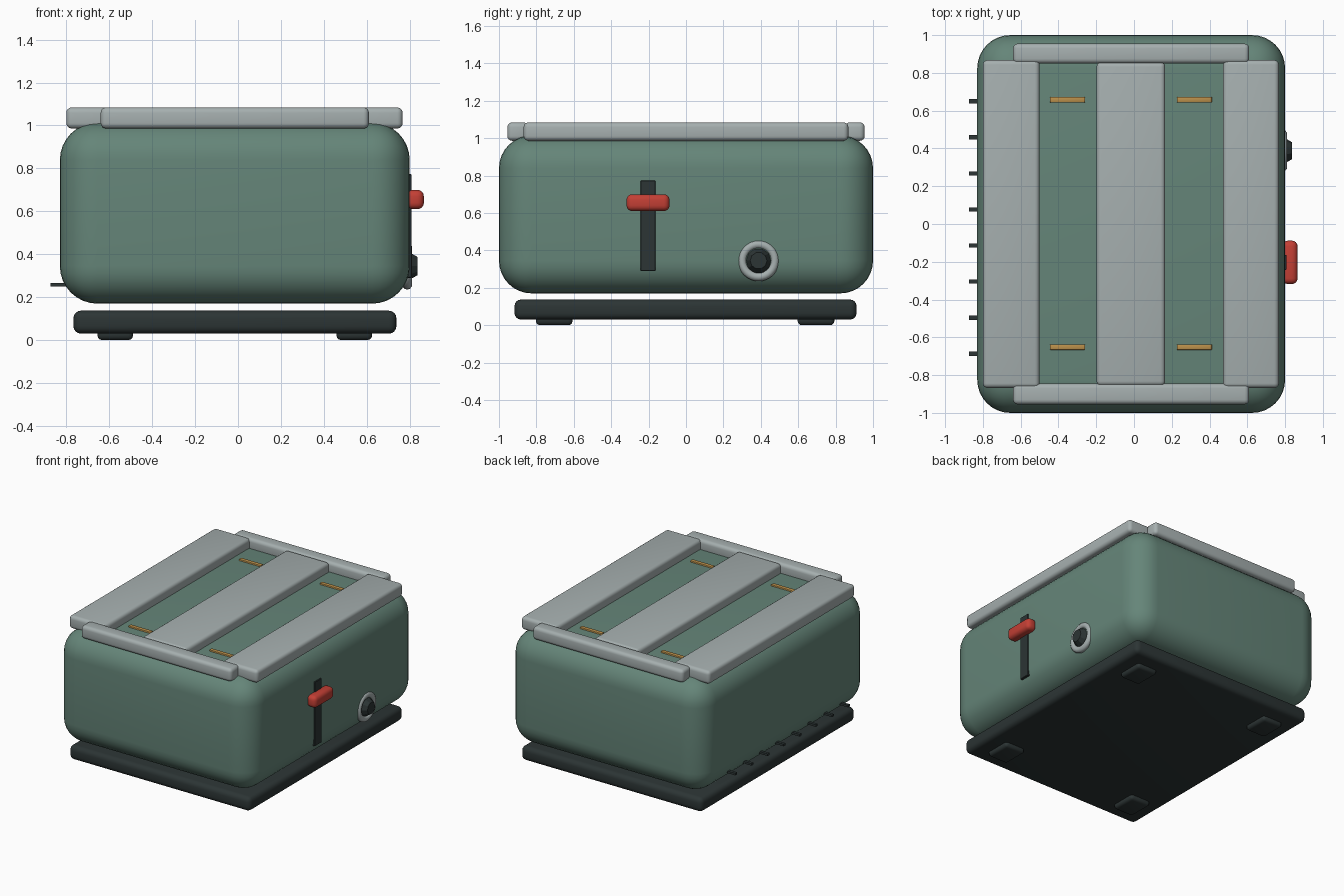
import bpy, math

if "Cube" in bpy.data.objects:
    bpy.data.objects.remove(bpy.data.objects["Cube"])


def material(name, rgb):
    m = bpy.data.materials.new(name)
    m.diffuse_color = (*rgb, 1)
    m.use_nodes = True
    m.node_tree.nodes["Principled BSDF"].inputs["Base Color"].default_value = m.diffuse_color
    return m


GREEN = material("enamel_green", (0.13, 0.235, 0.19))
STEEL = material("steel", (0.38, 0.43, 0.43))
DARK = material("dark_plastic", (0.025, 0.035, 0.035))
RED = material("red", (0.55, 0.05, 0.035))
BRASS = material("brass", (0.5, 0.28, 0.07))


def finish(name, mat):
    ob = bpy.context.object
    ob.name = name
    ob.data.materials.append(mat)
    return ob


def box(name, x, y, z, mat, bevel=0.0, segments=4):
    """Rounded box from (min, max) ranges."""
    r = (x, y, z)
    bpy.ops.mesh.primitive_cube_add(size=1, location=[(a + b) / 2 for a, b in r])
    ob = finish(name, mat)
    ob.scale = [b - a for a, b in r]
    bpy.ops.object.transform_apply(location=False, rotation=False, scale=True)
    if bevel:
        m = ob.modifiers.new("round", 'BEVEL')
        m.width, m.segments = bevel, segments
        bpy.ops.object.modifier_apply(modifier=m.name)
        bpy.ops.object.shade_smooth_by_angle(angle=math.radians(35))
    return ob


# Body, base and feet
box("body", (-0.83, 0.80), (-1, 1), (0.17, 1.014), GREEN, 0.175, 8)
box("base", (-0.767, 0.738), (-0.917, 0.912), (0.03, 0.137), DARK, 0.035)
for i, x in enumerate((-0.572, 0.542)):
    for j, y in enumerate((-0.705, 0.695)):
        box(f"foot_{i}_{j}", (x - 0.083, x + 0.083), (y - 0.098, y + 0.098),
            (0, 0.06), DARK, 0.022, 3)

# Top trim around the two bread slots
TOP = (0.986, 1.084)
for name, x, y in (("left", (-0.80, -0.50), 0.868),
                   ("middle", (-0.198, 0.165), 0.857),
                   ("right", (0.472, 0.767), 0.868)):
    box(f"top_strip_{name}", x, (-y, y), TOP, STEEL, 0.025)
box("top_bar_front", (-0.64, 0.61), (-0.955, -0.845), TOP, STEEL, 0.025)
box("top_bar_back", (-0.64, 0.61), (0.85, 0.955), TOP, STEEL, 0.025)

# Brass bread guides at the slot ends
for i, x in enumerate((-0.352, 0.32)):
    for j, y in enumerate((-0.652, 0.658)):
        box(f"bread_guide_{i}_{j}", (x - 0.093, x + 0.093), (y - 0.015, y + 0.015),
            (0.99, 1.025), BRASS, 0.005, 2)

# Lever and its track
box("lever_track", (0.77, 0.808), (-0.243, -0.163), (0.29, 0.773), DARK, 0.003, 1)
box("lever", (0.785, 0.866), (-0.318, -0.088), (0.61, 0.70), RED, 0.03)

# Browning dial: steel ring and faceted knob
dial = (0.388, 0.345)
turn = (0, math.pi / 2, 0)
bpy.ops.mesh.primitive_torus_add(major_radius=0.087, minor_radius=0.023,
                                 major_segments=32, minor_segments=10,
                                 location=(0.788, *dial), rotation=turn)
finish("dial_ring", STEEL)
bpy.ops.object.shade_smooth_by_angle(angle=math.radians(40))
bpy.ops.mesh.primitive_cone_add(vertices=10, radius1=0.072, radius2=0.045, depth=0.045,
                                location=(0.8135, *dial), rotation=turn)
finish("dial_knob", DARK)

# Row of vent fins along the left side
for i in range(8):
    y = 0.65 - 0.191 * i
    box(f"vent_fin_{i}", (-0.873, -0.78), (y - 0.011, y + 0.011), (0.25, 0.266), DARK)
